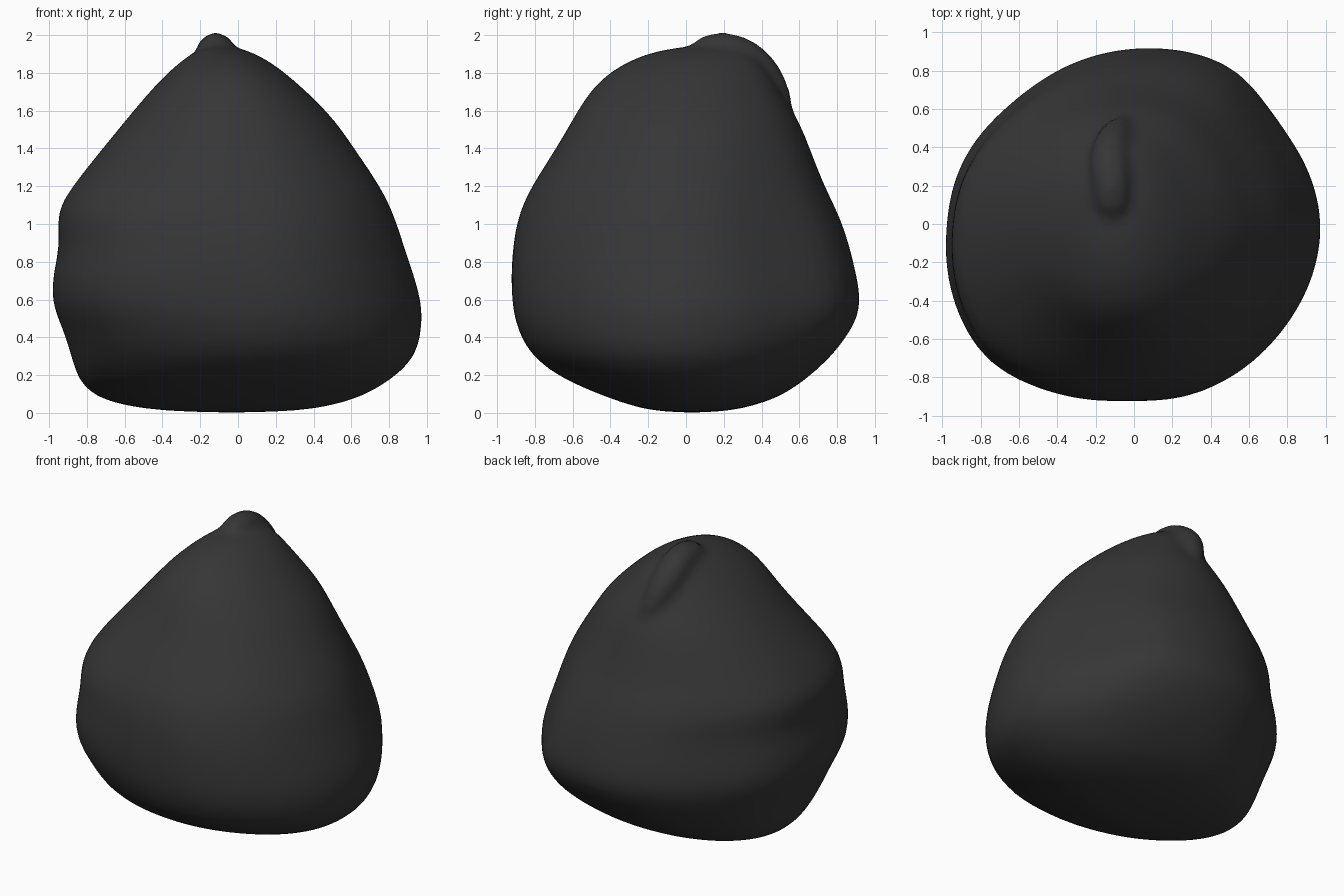
import bpy, bmesh
from math import cos, sin, pi, degrees
from mathutils import Vector

if "Cube" in bpy.data.objects:
    bpy.data.objects.remove(bpy.data.objects["Cube"])

# Body outline: z, left x, right x, front y, back y
BODY = [
    (0.01, -0.40, 0.32, -0.17, 0.23),
    (0.04, -0.62, 0.51, -0.30, 0.37),
    (0.09, -0.77, 0.67, -0.44, 0.51),
    (0.17, -0.85, 0.81, -0.64, 0.63),
    (0.29, -0.885, 0.95, -0.82, 0.77),
    (0.44, -0.925, 0.98, -0.895, 0.885),
    (0.57, -0.985, 0.985, -0.92, 0.935),
    (0.73, -0.98, 0.94, -0.925, 0.905),
    (0.90, -0.935, 0.88, -0.915, 0.865),
    (1.06, -0.97, 0.83, -0.885, 0.81),
    (1.20, -0.88, 0.76, -0.82, 0.735),
    (1.40, -0.72, 0.62, -0.69, 0.66),
    (1.54, -0.605, 0.525, -0.61, 0.605),
    (1.66, -0.505, 0.41, -0.54, 0.53),
    (1.76, -0.415, 0.30, -0.46, 0.47),
    (1.84, -0.33, 0.20, -0.35, 0.42),
    (1.90, -0.25, 0.10, -0.22, 0.36),
    (1.935, -0.19, 0.00, -0.06, 0.28),
]
# Uneven plan outline: angle in degrees, radius factor
PLAN = [(0, 1), (37, .95), (48, .99), (59, 1.05), (90, 1), (123, .95), (132, .94),
        (162, .99), (180, 1), (212, 1.08), (222, 1.11), (231, 1.095), (241, 1.06),
        (270, 1), (286, 1.03), (305, 1.02), (325, 1), (360, 1)]
# Gathered knot running back over the top: x, y, z, radius
KNOT = [(-.11, .04, 1.88, .06), (-.115, .09, 1.905, .10), (-.115, .17, 1.915, .11),
        (-.12, .25, 1.91, .11), (-.13, .34, 1.865, .11), (-.12, .42, 1.79, .10),
        (-.08, .49, 1.67, .08), (-.03, .54, 1.55, .04)]
SEGS = 32


def plan_factor(a):
    d = degrees(a)
    for (a0, f0), (a1, f1) in zip(PLAN, PLAN[1:]):
        if a0 <= d <= a1:
            return f0 + (f1 - f0) * (d - a0) / (a1 - a0)
    return 1


def plan_weight(z):
    """Full unevenness at the belly, reversed at the base, faint at the top."""
    if z < 0.6:
        return -0.4 + 1.4 * z / 0.6
    return max(0.2, 1 - max(0, z - 0.8) * 1.1)


def loft(bm, rings, start, end):
    """Skin closed rings and close both ends with a fan."""
    loops = [[bm.verts.new(p) for p in r] for r in rings]
    n = len(loops[0])
    for lo, hi in zip(loops, loops[1:]):
        for i in range(n):
            j = (i + 1) % n
            bm.faces.new((lo[i], lo[j], hi[j], hi[i]))
    s, e = bm.verts.new(start), bm.verts.new(end)
    for i in range(n):
        j = (i + 1) % n
        bm.faces.new((s, loops[0][j], loops[0][i]))
        bm.faces.new((e, loops[-1][i], loops[-1][j]))


bm = bmesh.new()

# Sack body
rings = []
for z, x0, x1, y0, y1 in BODY:
    ring = []
    for i in range(SEGS):
        a = 2 * pi * i / SEGS
        f = 1 + (plan_factor(a) - 1) * plan_weight(z)
        ring.append(((x0 + x1) / 2 + (x1 - x0) / 2 * cos(a) * f,
                     (y0 + y1) / 2 + (y1 - y0) / 2 * sin(a) * f, z))
    rings.append(ring)
loft(bm, rings, (-.03, .03, 0), (-.1, .12, 1.945))

# Knot ridge
rings = []
pts = [Vector(k[:3]) for k in KNOT]
for i, p in enumerate(pts):
    t = (pts[min(i + 1, len(pts) - 1)] - pts[max(i - 1, 0)]).normalized()
    u = t.cross(Vector((1, 0, 0))).normalized()
    v = t.cross(u)
    r = KNOT[i][3]
    rings.append([p + (u * cos(2 * pi * k / 10) + v * sin(2 * pi * k / 10)) * r
                  for k in range(10)])
loft(bm, rings, pts[0] - Vector((0, .02, .02)), pts[-1] + Vector((.01, .01, -.04)))

bmesh.ops.recalc_face_normals(bm, faces=bm.faces)
mesh = bpy.data.meshes.new("sack")
bm.to_mesh(mesh)
bm.free()
sack = bpy.data.objects.new("sack", mesh)
bpy.context.collection.objects.link(sack)
for p in mesh.polygons:
    p.use_smooth = True

# Blend the knot into the cloth
sub = sack.modifiers.new("round", 'SUBSURF')
sub.levels = sub.render_levels = 1
rem = sack.modifiers.new("merge", 'REMESH')
rem.mode = 'VOXEL'
rem.voxel_size = 0.03
rem.use_smooth_shade = True
smo = sack.modifiers.new("soften", 'SMOOTH')
smo.factor = 0.5
smo.iterations = 3

# Dark cloth
mat = bpy.data.materials.new("dark_cloth")
mat.diffuse_color = (0.037, 0.037, 0.037, 1)
mat.use_nodes = True
mat.node_tree.nodes["Principled BSDF"].inputs["Base Color"].default_value = mat.diffuse_color
mesh.materials.append(mat)
